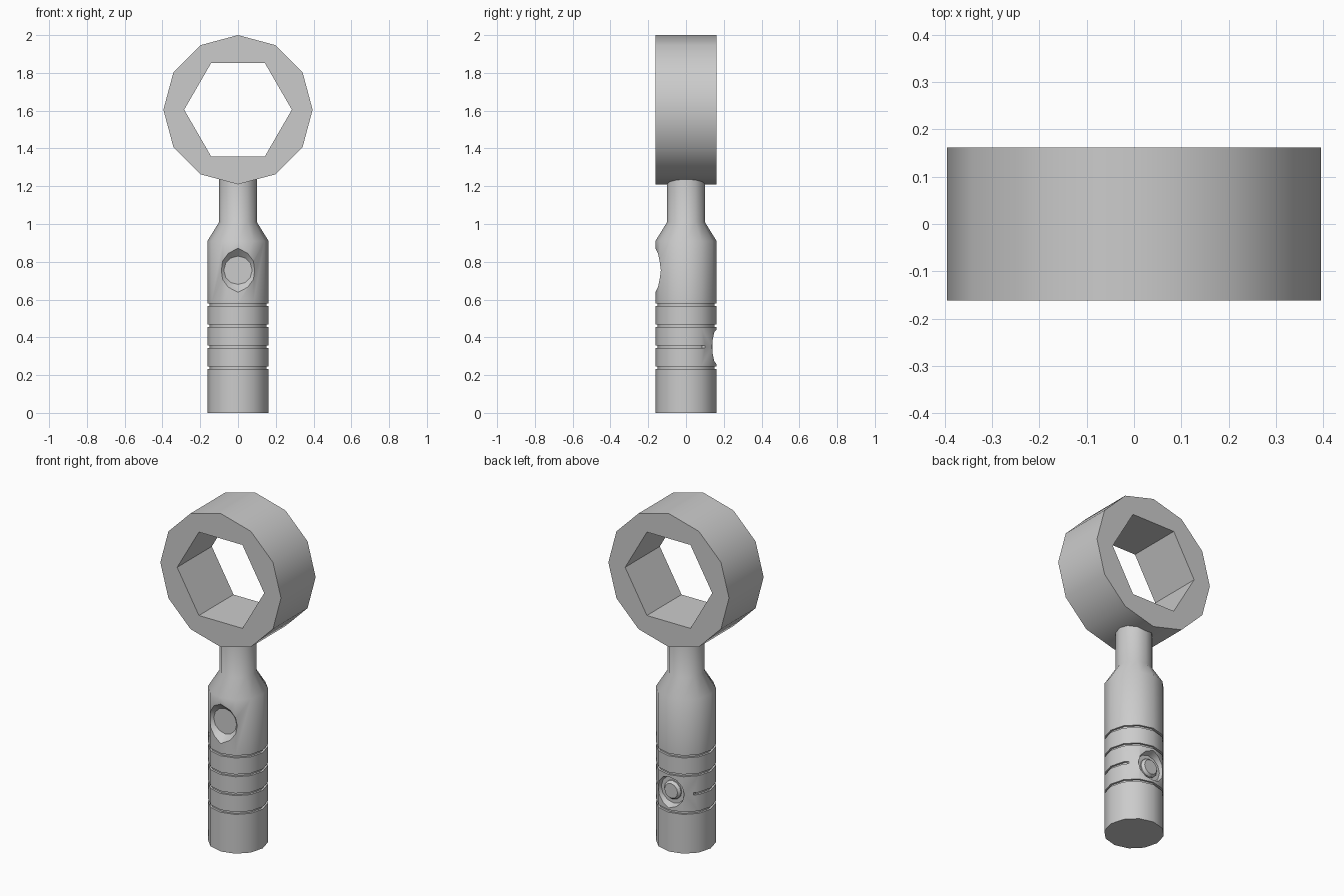
import bpy, bmesh
from math import cos, sin, pi, radians
from mathutils import Matrix, Vector

cube = bpy.data.objects.get("Cube")
if cube:
    bpy.data.objects.remove(cube, do_unlink=True)

grey = bpy.data.materials.new("light_grey")
grey.use_nodes = True
grey.diffuse_color = (0.6, 0.6, 0.6, 1)
grey.node_tree.nodes["Principled BSDF"].inputs["Base Color"].default_value = (0.6, 0.6, 0.6, 1)

FRONT = Matrix.Rotation(pi / 2, 4, "X")    # turns the lathe axis towards -y
BACK = Matrix.Rotation(-pi / 2, 4, "X")    # turns the lathe axis towards +y


def lathe(name, profile, sides=12, turn=Matrix(), centre_z=0.0):
    """Capped solid from (radius, height) pairs."""
    bm = bmesh.new()
    rings = [[bm.verts.new((r * cos(2 * pi * i / sides), r * sin(2 * pi * i / sides), h))
              for i in range(sides)] for r, h in profile]
    for low, high in zip(rings, rings[1:]):
        for i in range(sides):
            j = (i + 1) % sides
            bm.faces.new((low[i], low[j], high[j], high[i]))
    bm.faces.new(rings[0][::-1])
    bm.faces.new(rings[-1])
    bm.transform(Matrix.Translation((0, 0, centre_z)) @ turn)
    mesh = bpy.data.meshes.new(name)
    bm.to_mesh(mesh)
    bm.free()
    mesh.materials.append(grey)
    obj = bpy.data.objects.new(name, mesh)
    bpy.context.collection.objects.link(obj)
    return obj


def activate(obj):
    bpy.ops.object.select_all(action="DESELECT")
    obj.select_set(True)
    bpy.context.view_layer.objects.active = obj


def cut(target, cutter):
    mod = target.modifiers.new("cut", "BOOLEAN")
    mod.operation, mod.solver, mod.object = "DIFFERENCE", "EXACT", cutter
    activate(target)
    bpy.ops.object.modifier_apply(modifier=mod.name)
    bpy.data.objects.remove(cutter, do_unlink=True)


# Handle with three full grooves, shoulder and neck
R, INNER, HALF = 0.162, 0.15, 0.007
profile = [(R, 0)]
for z in (0.239, 0.462, 0.573):
    profile += [(R, z - HALF), (INNER, z - HALF), (INNER, z + HALF), (R, z + HALF)]
profile += [(R, 0.91), (0.1, 1.01), (0.1, 1.29)]
handle = lathe("handle", profile)

# Remaining groove, interrupted around the rear button
BUTTON_Z = 0.35
groove = lathe("groove_cutter", [(0.2, -HALF), (0.2, HALF)], centre_z=BUTTON_Z)
cut(groove, lathe("groove_core", [(INNER, -0.05), (INNER, 0.05)], centre_z=BUTTON_Z))
gap = lathe("groove_gap", [(0.17, -0.1), (0.17, 0.1)], sides=4, centre_z=BUTTON_Z)
gap.data.transform(Matrix.Translation((0, 0.2, BUTTON_Z))
                   @ Matrix.Rotation(pi / 4, 4, "Z")
                   @ Matrix.Translation((0, 0, -BUTTON_Z)))
cut(groove, gap)
cut(handle, groove)

# Flared front recess and round rear recess
cut(handle, lathe("front_recess", [(0.075, 0.12), (0.155, 0.2)], turn=FRONT, centre_z=0.755))
cut(handle, lathe("rear_recess", [(0.079, 0.118), (0.098, 0.18)], turn=BACK, centre_z=BUTTON_Z))

# Rear button standing in its recess
button = lathe("rear_button", [(0.055, 0.11), (0.055, 0.125), (0.043, 0.14)],
               turn=BACK, centre_z=BUTTON_Z)

# Ring head with a hexagonal opening
RING_Z = 1.605
ring = lathe("ring_head", [(0.395, -R), (0.395, R)], turn=FRONT, centre_z=RING_Z)
cut(ring, lathe("hex_opening", [(0.285, -0.3), (0.285, 0.3)], sides=6,
                turn=FRONT, centre_z=RING_Z))

for part in (handle, button, ring):
    activate(part)
    bpy.ops.object.shade_smooth_by_angle(angle=radians(31))
